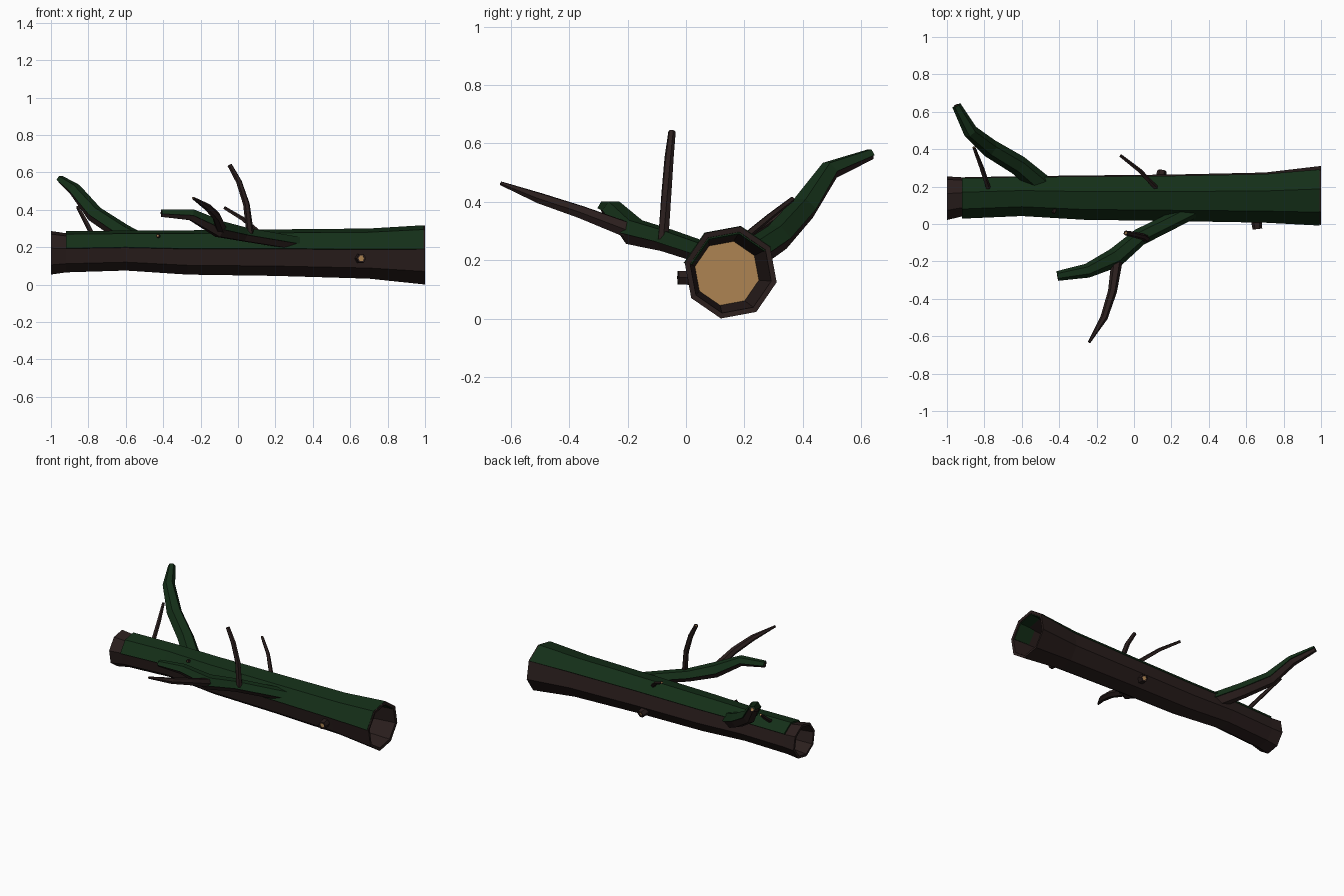
import bpy, bmesh
from math import sin, cos, radians
from mathutils import Vector as V

if "Cube" in bpy.data.objects:
    bpy.data.objects.remove(bpy.data.objects["Cube"])


def material(name, rgb):
    m = bpy.data.materials.new(name)
    m.diffuse_color = (*rgb, 1)
    m.use_nodes = True
    m.node_tree.nodes["Principled BSDF"].inputs["Base Color"].default_value = m.diffuse_color
    return m


BARK = material("bark", (0.023, 0.013, 0.012))
MOSS = material("moss", (0.007, 0.028, 0.009))
WOOD = material("cut_wood", (0.42, 0.23, 0.085))


def ring_points(path, n, phase, axis=None):
    """Rings of n points around a path of (x, y, z, radius)."""
    pts = [V(p[:3]) for p in path]
    rings = []
    for i, p in enumerate(pts):
        t = axis or (pts[min(i + 1, len(pts) - 1)] - pts[max(i - 1, 0)]).normalized()
        s = t.cross(V((0, 0, 1))).normalized()
        u = s.cross(t)
        a = [radians(phase + 360 * k / n) for k in range(n)]
        rings.append([p + path[i][3] * (cos(b) * s + sin(b) * u) for b in a])
    return rings


def loft(name, rings, mats, cap_mat=0):
    """Skin closed rings and cap both ends."""
    bm = bmesh.new()
    vs = [[bm.verts.new(p) for p in r] for r in rings]
    n = len(vs[0])
    for a, b in zip(vs, vs[1:]):
        for k in range(n):
            bm.faces.new((a[k], a[(k + 1) % n], b[(k + 1) % n], b[k]))
    for r in (vs[0], vs[-1]):
        bm.faces.new(r).material_index = cap_mat
    bmesh.ops.recalc_face_normals(bm, faces=bm.faces)
    me = bpy.data.meshes.new(name)
    bm.to_mesh(me)
    bm.free()
    for m in mats:
        me.materials.append(m)
    ob = bpy.data.objects.new(name, me)
    bpy.context.collection.objects.link(ob)
    return ob


def moss(name, path, n, phase, thick, axis=None):
    """Raised shell over the upper three sides of a tube."""
    inner = ring_points([(*p[:3], p[3] * 0.9) for p in path], n, phase, axis)
    outer = ring_points([(*p[:3], p[3] + thick) for p in path], n, phase, axis)
    loft(name, [o[:4] + i[3::-1] for o, i in zip(outer, inner)], [MOSS])


def branch(name, path, n=6, mossy=False):
    """Tapered limb with an inset pale cut at its tip."""
    rings = ring_points(path, n, 0)
    c = V(path[-1][:3])
    back = (V(path[-2][:3]) - c).normalized() * path[-1][3] * 0.3
    rings.append([c + (p - c) * 0.65 for p in rings[-1]])
    rings.append([p + back for p in rings[-1]])
    loft(name, rings, [BARK, WOOD], 1)
    if mossy:
        moss(name + "_moss", path, n, 0, 0.008)


# Trunk: hollow recess at each end, closed by a pale wood disc
X = V((1, 0, 0))
trunk = [(-1, .138, .17, .119), (-.92, .145, .17, .107), (-.6, .155, .176, .103),
         (-.27, .147, .166, .115), (.2, .146, .165, .121), (.7, .147, .16, .131),
         (1, .153, .158, .161)]
left = [(-.87, .145, .17, .085), (-1, .138, .17, .102)]
right = [(.997, .153, .158, .142), (.76, .14, .155, .112)]
loft("trunk", ring_points(left + trunk + right, 8, 12, X), [BARK, WOOD], 1)
moss("trunk_moss", trunk[1:-1] + [(.992, .153, .156, .153)], 8, 12, .012, X)

# Large mossy limbs
branch("front_limb", [(.33, .08, .215, .035), (.03, -.07, .265, .038), (-.1, -.18, .293, .045),
                      (-.25, -.25, .37, .03), (-.41, -.278, .378, .018)], mossy=True)
branch("back_limb", [(-.47, .19, .19, .05), (-.62, .315, .275, .046), (-.77, .405, .375, .042),
                     (-.875, .495, .505, .031), (-.95, .635, .56, .016)], mossy=True)

# Bare twigs
branch("front_twig", [(-.09, -.19, .3, .03), (-.115, -.36, .365, .024),
                      (-.16, -.5, .412, .02), (-.24, -.633, .463, .007)])
branch("upright_twig", [(.065, -.078, .27, .02), (.045, -.067, .43, .018),
                        (.005, -.058, .55, .016), (-.045, -.048, .64, .013)])
branch("middle_twig", [(.12, .19, .27, .014), (.03, .285, .348, .012), (-.072, .365, .41, .009)], 5)
branch("left_twig", [(-.775, .18, .26, .014), (-.815, .3, .34, .013), (-.857, .41, .415, .009)], 5)

# Broken knots on the trunk sides
branch("front_knot", [(.65, .05, .14, .03), (.66, -.027, .14, .026)])
branch("back_knot", [(.14, .23, .115, .03), (.15, .284, .1, .025)])
branch("small_knot", [(-.41, .12, .245, .012), (-.43, .058, .262, .01)], 5)
